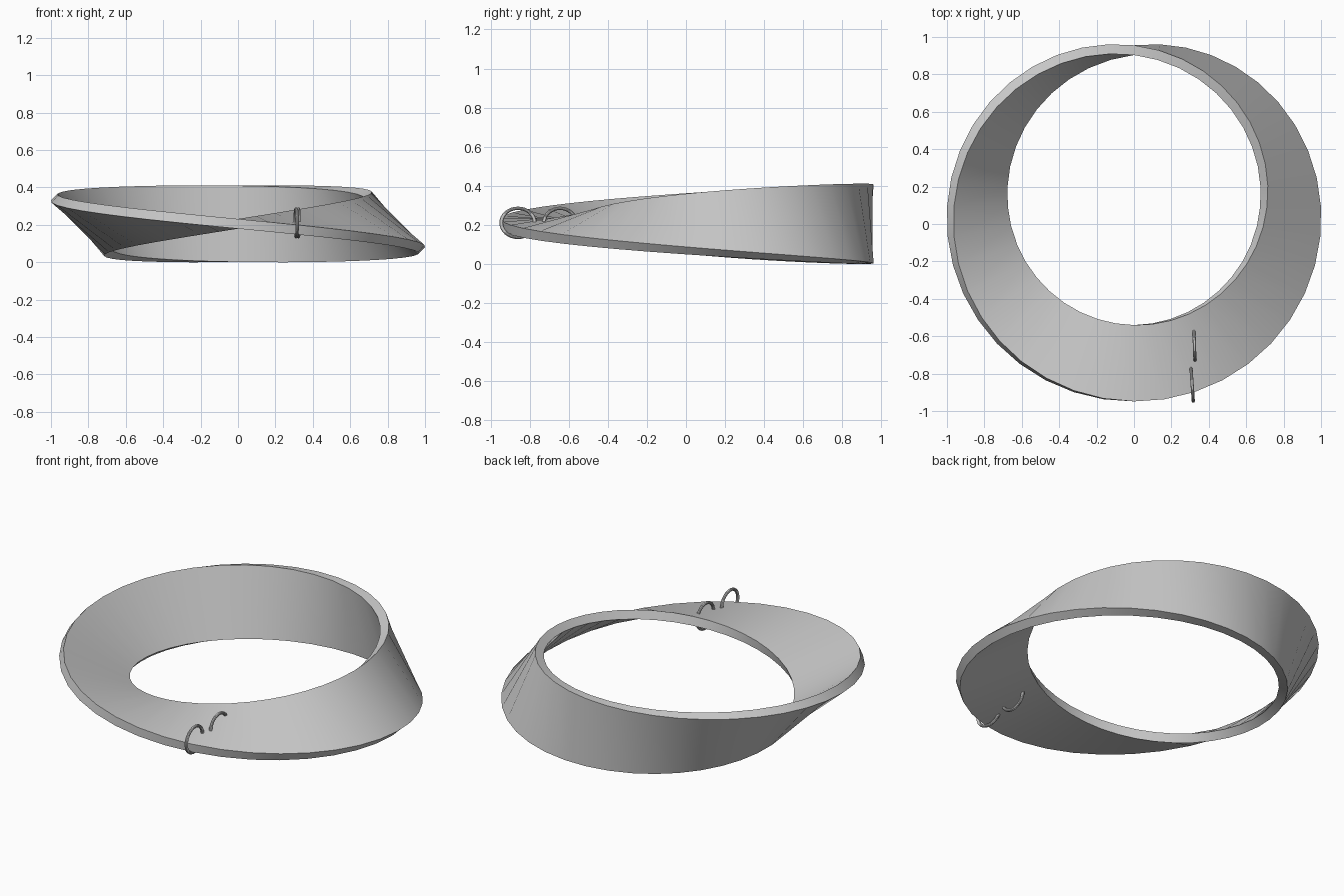
import bpy, bmesh
from math import sin, cos, pi, radians
from mathutils import Vector

if "Cube" in bpy.data.objects:
    bpy.data.objects.remove(bpy.data.objects["Cube"])

R, CY, CZ = 0.837, 0.0925, 0.205      # centre line of the band
HW, HT = 0.204, 0.026                 # half width, half thickness
N = 40


def shade(ob):
    bpy.ops.object.select_all(action='DESELECT')
    ob.select_set(True)
    bpy.context.view_layer.objects.active = ob
    bpy.ops.object.shade_smooth_by_angle(angle=radians(35))


# Band: rectangular section making half a turn around the loop
bm = bmesh.new()
rings = []
for i in range(N):
    a = 2 * pi * i / N
    radial = Vector((sin(a), cos(a), 0))
    up = Vector((0, 0, 1))
    w = -sin(a / 2) * radial + cos(a / 2) * up
    n = cos(a / 2) * radial + sin(a / 2) * up
    c = R * radial + Vector((0, CY, CZ))
    rings.append([bm.verts.new(c + sw * HW * w + sn * HT * n)
                  for sw, sn in ((1, 1), (1, -1), (-1, -1), (-1, 1))])
for i in range(N):
    p = rings[i]
    q = rings[(i + 1) % N]
    if i == N - 1:                    # half turn: section meets itself rotated
        q = q[2:] + q[:2]
    for k in range(4):
        m = (k + 1) % 4
        bm.faces.new((p[k], p[m], q[m], q[k]))
bmesh.ops.recalc_face_normals(bm, faces=bm.faces)
mesh = bpy.data.meshes.new("twisted_band")
bm.to_mesh(mesh)
bm.free()
band = bpy.data.objects.new("twisted_band", mesh)
bpy.context.collection.objects.link(band)
shade(band)


# Wire rings piercing the band near its outer edge
def wire_ring(name, loc, half_len, half_height, turn):
    bpy.ops.mesh.primitive_torus_add(major_segments=32, minor_segments=10,
                                     major_radius=0.078, minor_radius=0.009,
                                     location=loc, rotation=(radians(90), 0, radians(90 + turn)))
    ob = bpy.context.object
    ob.name = name
    ob.scale = (half_len / 0.087, half_height / 0.087, 1)
    shade(ob)


wire_ring("outer_ring", (0.311, -0.860, 0.21), 0.096, 0.083, 4)
wire_ring("inner_ring", (0.323, -0.645, 0.21), 0.092, 0.083, 2)
